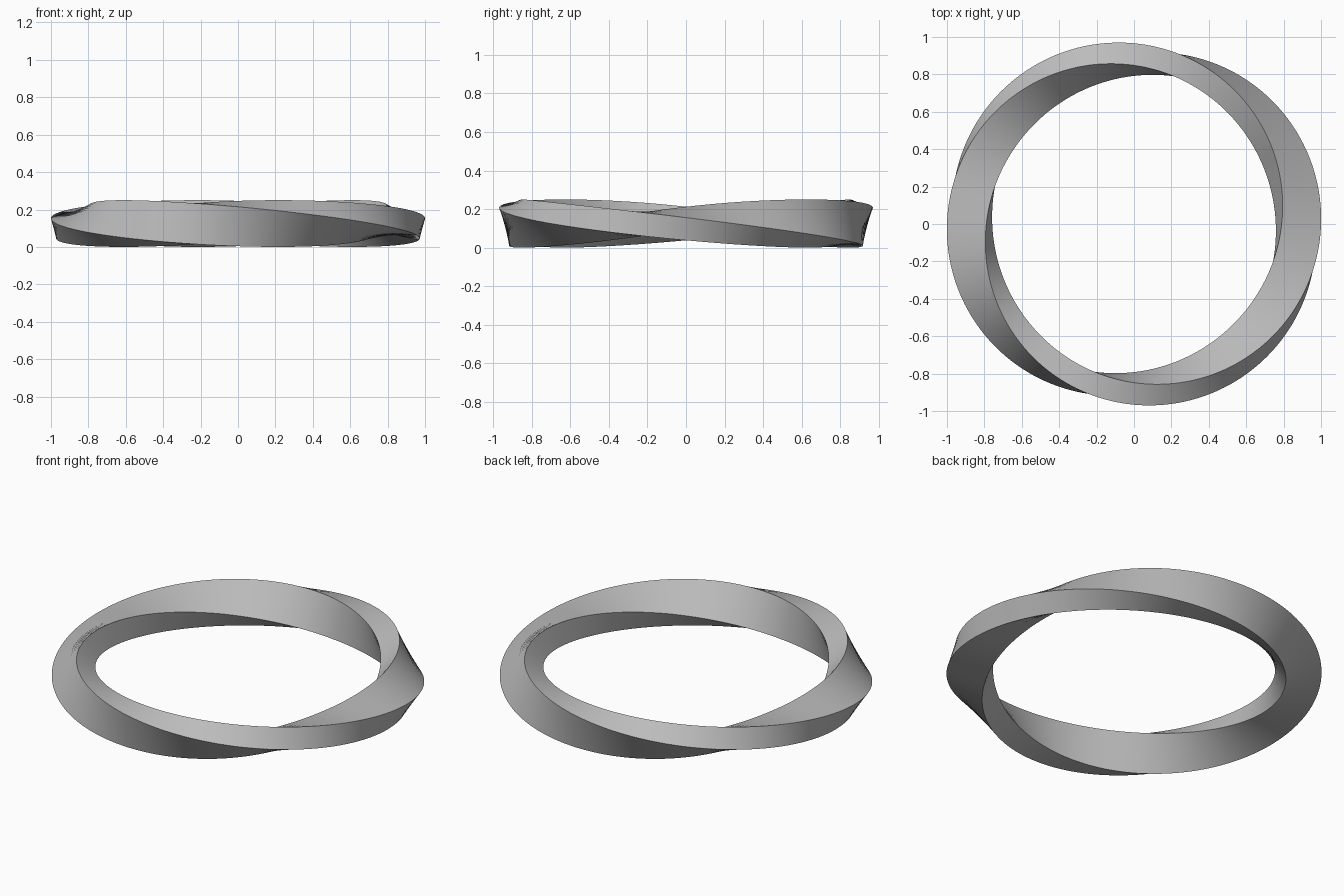
import bpy
import bmesh
from math import cos, sin, pi, radians

if "Cube" in bpy.data.objects:
    bpy.data.objects.remove(bpy.data.objects["Cube"], do_unlink=True)

RADIUS = 0.879        # centre line of the ring
HEIGHT = 0.125        # centre line above the ground
WIDTH, THICK = 0.218, 0.122
SEGMENTS = 288
START = radians(-15)  # tilt of the bar at +x

# Plain grey surface
grey = bpy.data.materials.new("plain_grey")
grey.use_nodes = True
colour = (0.5, 0.5, 0.5, 1)
grey.diffuse_color = colour
grey.node_tree.nodes["Principled BSDF"].inputs["Base Color"].default_value = colour

# Rectangular bar swept round a circle with one full twist
bm = bmesh.new()
corners = [(sx * WIDTH / 2, sy * THICK / 2)
           for sx, sy in ((1, 1), (-1, 1), (-1, -1), (1, -1))]
rings = []
for i in range(SEGMENTS):
    turn = 2 * pi * i / SEGMENTS
    twist = START - turn
    ring = []
    for u, v in corners:
        r = RADIUS + u * cos(twist) - v * sin(twist)
        z = HEIGHT + u * sin(twist) + v * cos(twist)
        ring.append(bm.verts.new((r * cos(turn), r * sin(turn), z)))
    rings.append(ring)

for i, ring in enumerate(rings):
    following = rings[(i + 1) % SEGMENTS]
    for k in range(4):
        n = (k + 1) % 4
        bm.faces.new((ring[k], ring[n], following[n], following[k]))
bmesh.ops.recalc_face_normals(bm, faces=bm.faces)

mesh = bpy.data.meshes.new("twisted_ring")
bm.to_mesh(mesh)
bm.free()
mesh.materials.append(grey)
ring_obj = bpy.data.objects.new("twisted_ring", mesh)
bpy.context.collection.objects.link(ring_obj)

# Smooth sides with crisp long edges
bpy.ops.object.select_all(action="DESELECT")
ring_obj.select_set(True)
bpy.context.view_layer.objects.active = ring_obj
bpy.ops.object.shade_smooth_by_angle(angle=radians(40))
